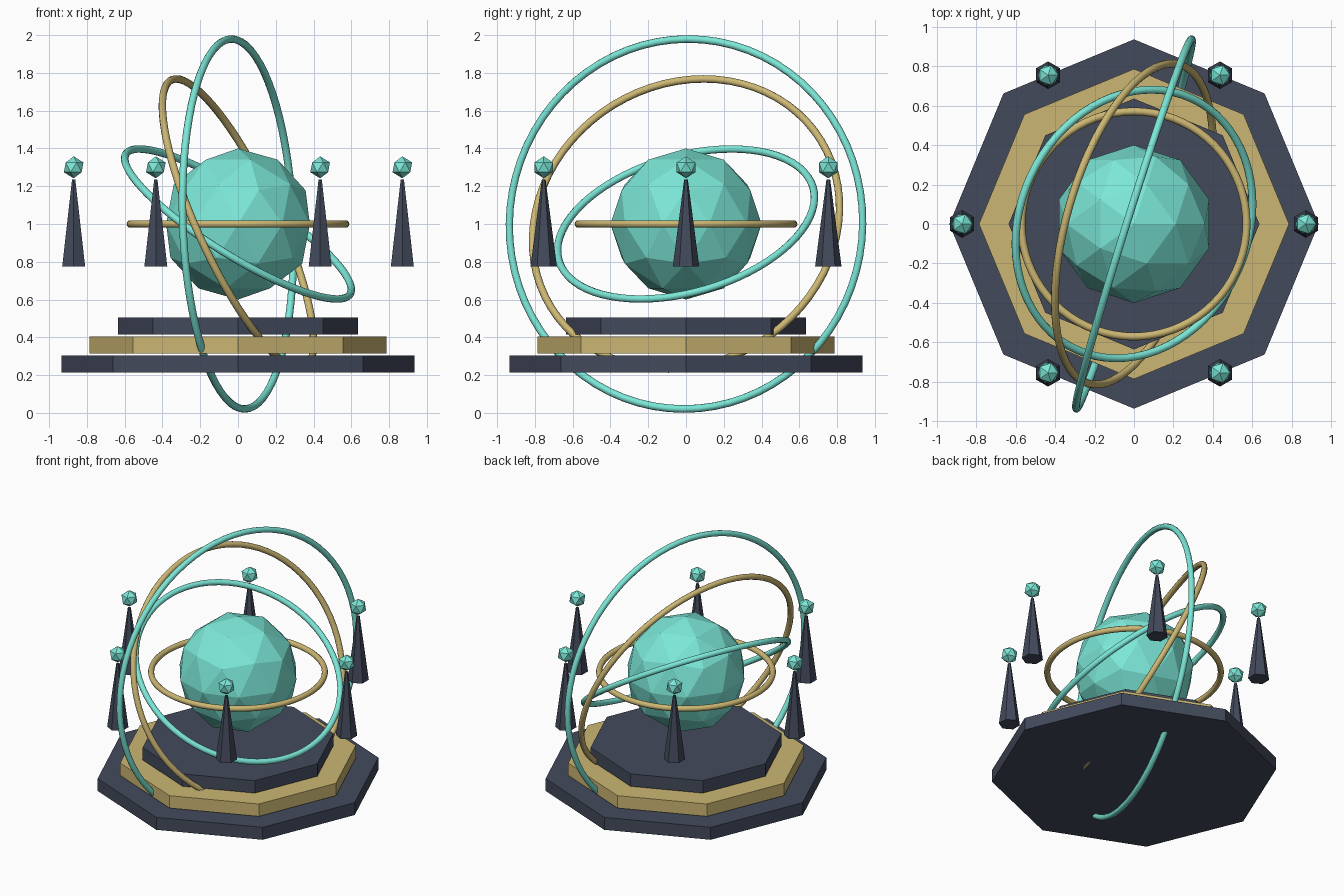
import bpy, math
from mathutils import Vector

if "Cube" in bpy.data.objects:
    bpy.data.objects.remove(bpy.data.objects["Cube"])


def material(name, color):
    m = bpy.data.materials.new(name)
    m.diffuse_color = (*color, 1)
    m.use_nodes = True
    m.node_tree.nodes["Principled BSDF"].inputs["Base Color"].default_value = m.diffuse_color
    return m


TEAL = material("teal", (0.20, 0.80, 0.68))
GOLD = material("gold", (0.60, 0.47, 0.17))
DARK = material("dark_slate", (0.055, 0.068, 0.105))


def finish(name, mat):
    ob = bpy.context.object
    ob.name = name
    ob.data.materials.append(mat)
    return ob


# Stepped octagonal base with thin gaps between the tiers
for i, (name, radius, mat) in enumerate([("base_tier_lower", 0.935, DARK),
                                         ("base_tier_middle", 0.785, GOLD),
                                         ("base_tier_upper", 0.635, DARK)]):
    bpy.ops.mesh.primitive_cylinder_add(vertices=8, radius=radius, depth=0.09,
                                        location=(0, 0, 0.26 + 0.1 * i))
    finish(name, mat)

# Faceted central orb
bpy.ops.mesh.primitive_ico_sphere_add(subdivisions=2, radius=0.4, location=(0, 0, 1))
finish("central_orb", TEAL)

# Four nested rings, each oriented by its axis
rings = [("ring_level", 0.57, (0, 0, 1), GOLD),
         ("ring_tilted_inner", 0.70, (0.515, -0.237, 0.823), TEAL),
         ("ring_tilted_outer", 0.84, (0.879, -0.252, 0.405), GOLD),
         ("ring_upright", 0.98, (0.954, -0.298, 0.037), TEAL)]
for name, radius, axis, mat in rings:
    bpy.ops.mesh.primitive_torus_add(
        major_radius=radius, minor_radius=0.02, major_segments=72, minor_segments=10,
        location=(0, 0, 1), rotation=Vector(axis).to_track_quat('Z', 'Y').to_euler())
    bpy.ops.object.shade_smooth()
    finish(name, mat)

# Six floating spires, each topped by a small crystal
for i in range(6):
    a = math.radians(60 * i)
    x, y = 0.87 * math.cos(a), 0.87 * math.sin(a)
    bpy.ops.mesh.primitive_cone_add(vertices=6, radius1=0.07, radius2=0.01, depth=0.46,
                                    location=(x, y, 1.005))
    finish(f"spire_{i + 1}", DARK)
    bpy.ops.mesh.primitive_ico_sphere_add(subdivisions=1, radius=0.058, location=(x, y, 1.30))
    finish(f"spire_crystal_{i + 1}", TEAL)
